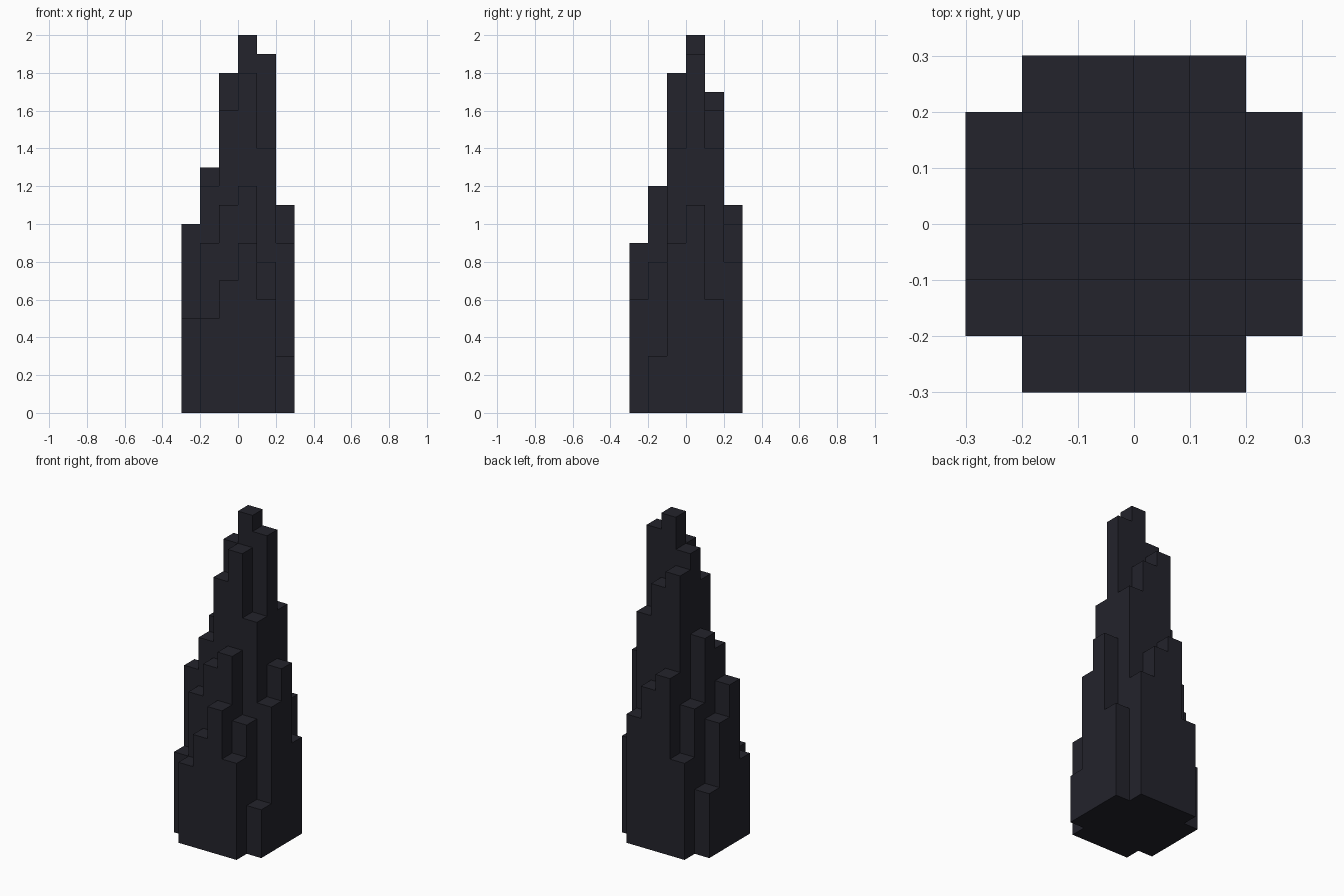
import bpy
import bmesh

if "Cube" in bpy.data.objects:
    bpy.data.objects.remove(bpy.data.objects["Cube"], do_unlink=True)

UNIT = 0.1
# Column heights in units: rows run front to back, each from right (-x) to left (+x)
HEIGHTS = [
    [0, 5, 7, 9, 6, 0],
    [5, 9, 11, 12, 8, 3],
    [10, 12, 16, 18, 14, 9],
    [8, 13, 18, 20, 19, 11],
    [4, 9, 17, 16, 14, 6],
    [0, 6, 11, 10, 8, 0],
]
SIZE = len(HEIGHTS)


def make_material(name, colour):
    mat = bpy.data.materials.new(name)
    mat.use_nodes = True
    mat.diffuse_color = colour
    mat.node_tree.nodes["Principled BSDF"].inputs["Base Color"].default_value = colour
    return mat


def height(col, row):
    inside = 0 <= col < SIZE and 0 <= row < SIZE
    return HEIGHTS[row][col] if inside else 0


def add_face(bm, corners):
    half = SIZE / 2
    verts = [bm.verts.new(((x - half) * UNIT, (y - half) * UNIT, z * UNIT))
             for x, y, z in corners]
    bm.faces.new(verts)


bm = bmesh.new()
for row in range(SIZE):
    for col in range(SIZE):
        top = height(col, row)
        if not top:
            continue
        # Footprint, counter-clockwise from the front right corner
        ring = [(col, row), (col + 1, row), (col + 1, row + 1), (col, row + 1)]
        add_face(bm, [(x, y, top) for x, y in ring])
        add_face(bm, [(x, y, 0) for x, y in reversed(ring)])
        # Walls, only where the neighbouring column is lower
        neighbours = [(col, row - 1), (col + 1, row), (col, row + 1), (col - 1, row)]
        for side, beside in enumerate(neighbours):
            low = height(*beside)
            if low < top:
                a, b = ring[side], ring[(side + 1) % len(ring)]
                add_face(bm, [(*a, low), (*b, low), (*b, top), (*a, top)])

bmesh.ops.remove_doubles(bm, verts=bm.verts, dist=UNIT / 100)

# Stepped spire of square columns
mesh = bpy.data.meshes.new("stepped_spire")
bm.to_mesh(mesh)
bm.free()
mesh.materials.append(make_material("dark slate", (0.017, 0.017, 0.025, 1)))
spire = bpy.data.objects.new("stepped_spire", mesh)
bpy.context.collection.objects.link(spire)
